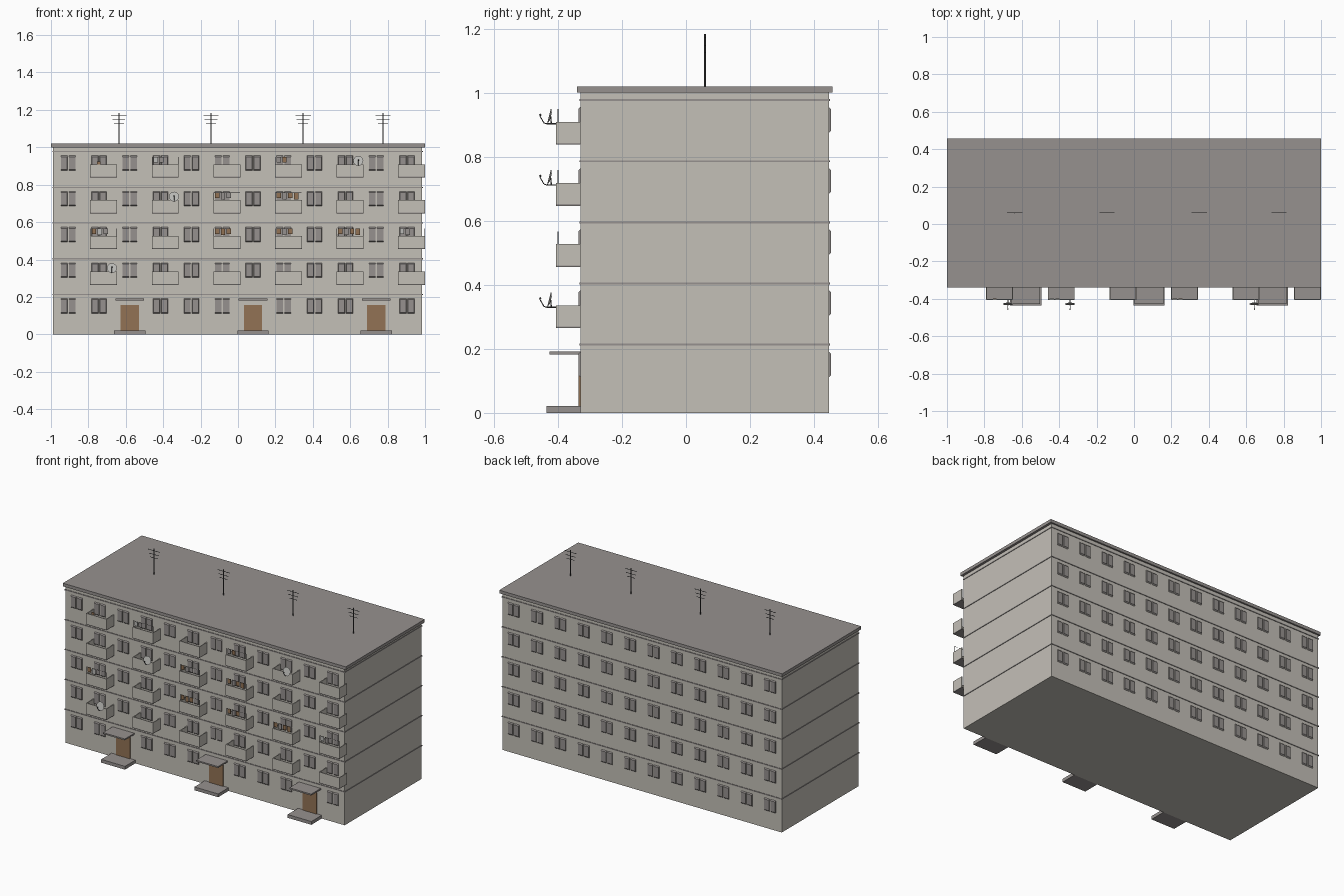
import bpy, bmesh, math
from mathutils import Matrix, Vector

if "Cube" in bpy.data.objects:
    bpy.data.objects.remove(bpy.data.objects["Cube"])


def material(name, rgb):
    m = bpy.data.materials.new(name)
    m.diffuse_color = (*rgb, 1)
    m.use_nodes = True
    m.node_tree.nodes["Principled BSDF"].inputs["Base Color"].default_value = m.diffuse_color
    return m


WALL = material("warm_grey_wall", (0.55, 0.525, 0.475))
GREY = material("concrete_grey", (0.305, 0.285, 0.275))
DARK = material("dark_metal", (0.07, 0.07, 0.07))
BROWN = material("brown_wood", (0.29, 0.17, 0.09))
PALE = material("pale_grey", (0.50, 0.50, 0.48))


class Part:
    """Collects simple solids into one named object."""

    def __init__(self, name, *mats):
        self.name, self.mats, self.bm = name, mats, bmesh.new()

    def box(self, x0, x1, y0, y1, z0, z1, mat=0):
        m = Matrix.Translation(((x0 + x1) / 2, (y0 + y1) / 2, (z0 + z1) / 2))
        m = m @ Matrix.Diagonal((x1 - x0, y1 - y0, z1 - z0, 1))
        vs = bmesh.ops.create_cube(self.bm, size=1, matrix=m)["verts"]
        for f in {f for v in vs for f in v.link_faces}:
            f.material_index = mat
        return vs

    def rod(self, a, b, r, r2=None, sides=6):
        a, b = Vector(a), Vector(b)
        d = b - a
        m = Matrix.Translation((a + b) / 2) @ d.to_track_quat('Z', 'Y').to_matrix().to_4x4()
        bmesh.ops.create_cone(self.bm, cap_ends=True, segments=sides, radius1=r,
                              radius2=r if r2 is None else r2, depth=d.length, matrix=m)

    def finish(self):
        me = bpy.data.meshes.new(self.name)
        self.bm.to_mesh(me)
        self.bm.free()
        for m in self.mats:
            me.materials.append(m)
        ob = bpy.data.objects.new(self.name, me)
        bpy.context.collection.objects.link(ob)


X0, X1, Y0, Y1 = -0.99, 0.985, -0.33, 0.447
FLOOR = 0.191                                   # storey height
bays = [-0.908 + 0.1647 * i for i in range(12)]
balcony_x = [-0.718 + 0.3292 * i for i in range(6)]
door_x = [bays[i] for i in (2, 6, 10)]

# Main block and roof slab
p = Part("building_block", WALL)
p.box(X0, X1, Y0, Y1, 0, 1.0)
p.finish()
p = Part("roof_slab", GREY)
p.box(-1, 1, -0.34, 0.457, 1.0, 1.02)
p.finish()

# Thin string courses between storeys
p = Part("storey_bands", GREY)
for k in range(5):
    z = 0.213 + FLOOR * k
    p.box(X0 - 0.003, X1 + 0.003, Y0 - 0.003, Y1 + 0.003, z - 0.003, z + 0.003)
p.finish()

# Paired window panes with bevelled outer faces
p = Part("windows", GREY)
for k in range(5):
    z = 0.110 + FLOOR * k
    for i, x in enumerate(bays):
        for side, y in ((-1, Y0), (1, Y1)):
            if side < 0 and k == 0 and i in (2, 6, 10):
                continue                        # entrance doors sit here
            for c in (x - 0.0215, x + 0.0215):
                ya, yb = sorted((y - side * 0.002, y + side * 0.006))
                for v in p.box(c - 0.0185, c + 0.0185, ya, yb, z, z + 0.083):
                    if (v.co.y - y) * side > 0:
                        v.co.z += 0.008 if v.co.z < z + 0.04 else -0.008
                        v.co.x += 0.002 if v.co.x < c else -0.002
p.finish()

# Entrances: steps, doors, canopies
steps, doors, canopies = Part("entrance_steps", GREY), Part("entrance_doors", BROWN), Part("door_canopies", GREY)
for x in door_x:
    steps.box(x - 0.084, x + 0.084, -0.435, Y0, 0, 0.021)
    doors.box(x - 0.049, x + 0.049, Y0 - 0.005, Y0, 0.021, 0.158)
    canopies.box(x - 0.077, x + 0.077, -0.427, Y0, 0.182, 0.191)
for q in (steps, doors, canopies):
    q.finish()

# Open balconies: slab floor and three parapets
floors, walls = Part("balcony_floors", GREY), Part("balcony_parapets", WALL)
YB = -0.406
for k in range(4):
    z = 0.265 + FLOOR * k
    for x in balcony_x:
        a, b = x - 0.072, x + 0.072
        floors.box(a, b, YB, Y0, z, z + 0.005)
        walls.box(a, b, YB, YB + 0.005, z + 0.005, z + 0.071)
        walls.box(a, a + 0.005, YB + 0.005, Y0, z + 0.005, z + 0.071)
        walls.box(b - 0.005, b, YB + 0.005, Y0, z + 0.005, z + 0.071)
floors.finish()
walls.finish()

# Laundry: (balcony level, column, colours of the hung pieces)
p = Part("laundry", BROWN, PALE, GREY)
lines = Part("laundry_lines", DARK)
for k, col, pieces in ((3, 1, "12"), (3, 3, "20"), (2, 2, "022"), (2, 3, "0200"),
                       (1, 0, "012"), (1, 2, "000"), (1, 3, "020"), (1, 4, "0200"), (1, 5, "12")):
    x, z = balcony_x[col], 0.336 + FLOOR * k
    lines.box(x - 0.07, x + 0.07, -0.401, -0.400, z + 0.039, z + 0.040)
    for s in (-0.07, 0.07):
        lines.box(x + s - 0.001, x + s + 0.001, -0.401, -0.399, z, z + 0.04)
    for n, c in enumerate(pieces):
        a = x - 0.063 + n * 0.031
        low = 0.010 if (k == 3 or n % 2 == 0) else 0.004
        p.box(a, a + 0.023, -0.4015, -0.3995, z + low, z + 0.038, int(c))
p.box(-0.754, -0.735, -0.4015, -0.3995, 0.905, 0.925, 0)
p.finish()
lines.finish()

# Satellite dishes: shallow tilted cone, feed arm and bracket
dish, arms = Part("satellite_dishes", PALE), Part("dish_arms", DARK)
for k, x in ((0, -0.674), (2, -0.342), (3, 0.643)):
    z = 0.354 + FLOOR * k
    c = Vector((x, -0.426, z))
    n = Vector((0, -0.97, 0.24))
    dish.rod(c - n * 0.004, c + n * 0.002, 0.012, 0.027, 16)
    feed = (x, -0.457, z + 0.002)
    arms.rod((x, -0.433, z - 0.025), (x, -0.444, z - 0.021), 0.0015)
    arms.rod((x, -0.444, z - 0.021), feed, 0.0015)
    arms.rod(feed, (x, -0.453, z + 0.006), 0.003)
    arms.rod(c + Vector((0, 0.004, -0.002)), (x, -0.421, z - 0.024), 0.002)
    arms.rod((x, -0.436, z - 0.024), (x, -0.404, z - 0.024), 0.002)
dish.finish()
arms.finish()

# Roof aerials
p = Part("roof_aerials", DARK)
for x in (-0.637, -0.144, 0.348, 0.775):
    p.rod((x, 0.06, 1.02), (x, 0.06, 1.184), 0.003)
    for z, w in ((1.172, 0.041), (1.148, 0.034), (1.126, 0.027)):
        p.rod((x - w, 0.06, z), (x + w, 0.06, z), 0.0018)
p.finish()
